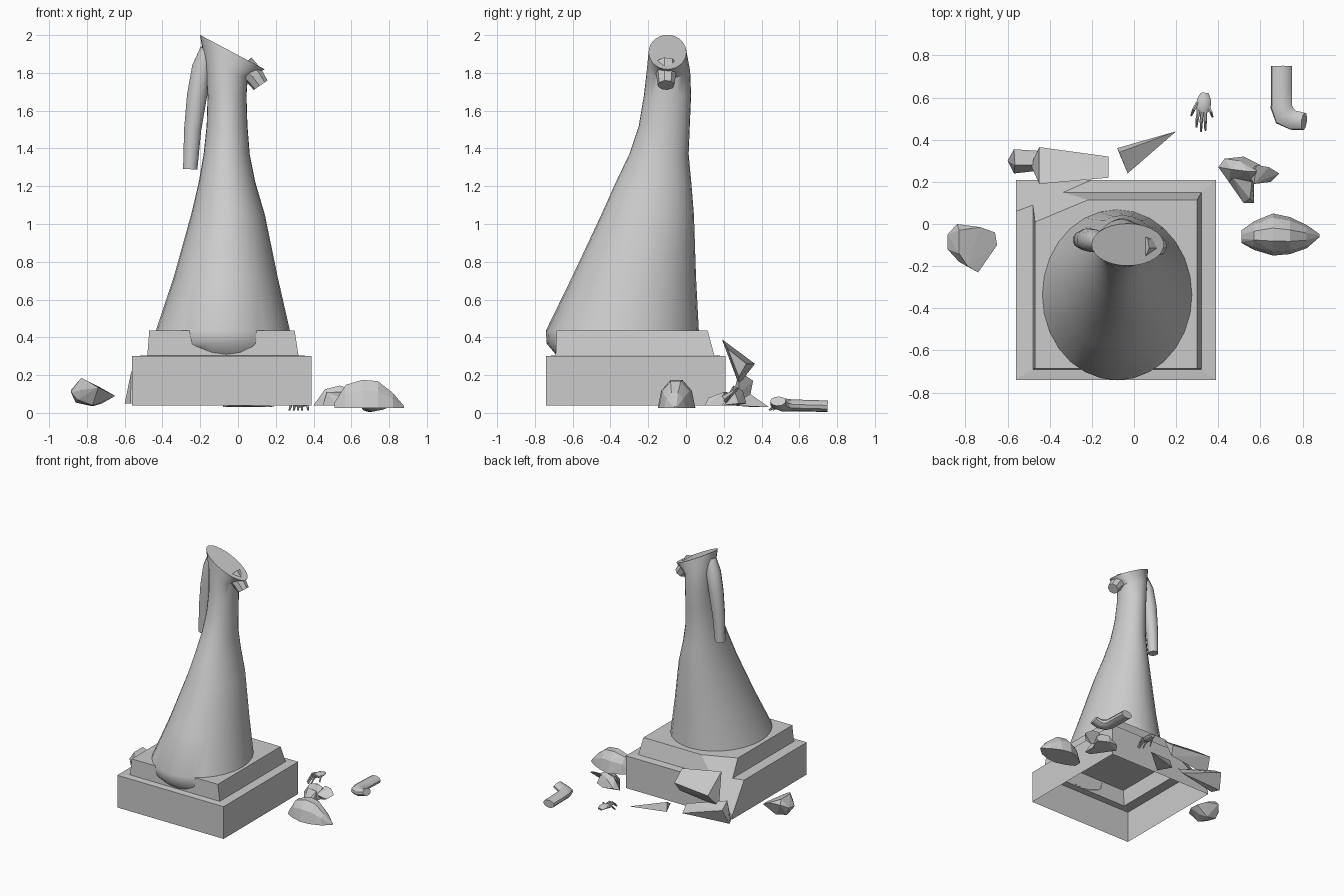
import bpy, bmesh
from math import sin, cos, pi, radians
from mathutils import Vector as V

if "Cube" in bpy.data.objects:
    bpy.data.objects.remove(bpy.data.objects["Cube"])


def finish(bm, name, smooth=False):
    bmesh.ops.recalc_face_normals(bm, faces=bm.faces[:])
    me = bpy.data.meshes.new(name)
    bm.to_mesh(me)
    bm.free()
    ob = bpy.data.objects.new(name, me)
    bpy.context.collection.objects.link(ob)
    if smooth:
        bpy.ops.object.select_all(action='DESELECT')
        ob.select_set(True)
        bpy.context.view_layer.objects.active = ob
        bpy.ops.object.shade_smooth_by_angle(angle=radians(40))
    return ob


def loft(bm, rings, cap_start=True, cap_end=True):
    vs = [[bm.verts.new(p) for p in r] for r in rings]
    n = len(vs[0])
    for a, b in zip(vs, vs[1:]):
        for i in range(n):
            bm.faces.new((a[i], a[(i + 1) % n], b[(i + 1) % n], b[i]))
    if cap_start:
        bm.faces.new(vs[0][::-1])
    if cap_end:
        bm.faces.new(vs[-1])


def tube(bm, path, n=10, flat=1.0):
    # path: (x, y, z, radius); flat squashes the section in z
    pts = [V(p[:3]) for p in path]
    rings = []
    side = None
    for i, p in enumerate(pts):
        d = (pts[min(i + 1, len(pts) - 1)] - pts[max(i - 1, 0)]).normalized()
        if side is None:
            side = d.orthogonal().normalized()
        side = (side - d * side.dot(d)).normalized()
        up = d.cross(side)
        r = path[i][3]
        ring = []
        for k in range(n):
            o = (side * cos(2 * pi * k / n) + up * sin(2 * pi * k / n)) * r
            o.z *= flat
            ring.append(p + o)
        rings.append(ring)
    loft(bm, rings)


def hull(name, *groups):
    bm = bmesh.new()
    for pts in groups:
        vs = [bm.verts.new(p) for p in pts]
        res = bmesh.ops.convex_hull(bm, input=vs)
        junk = [g for g in res['geom_interior'] if isinstance(g, bmesh.types.BMVert)]
        bmesh.ops.delete(bm, geom=junk, context='VERTS')
    return finish(bm, name)


def rect(x0, x1, y0, y1, z):
    return [(x0, y0, z), (x1, y0, z), (x1, y1, z), (x0, y1, z)]


# Stepped plinth, open underneath, back left corner broken off
bm = bmesh.new()
loft(bm, [rect(-.56, .39, -.74, .21, .04), rect(-.56, .39, -.74, .21, .30),
          rect(-.48, .32, -.69, .15, .305), rect(-.47, .30, -.685, .115, .435)], cap_start=False)
a, b, c = V((-.56, .06, .30)), V((-.2, .21, .30)), V((-.56, .21, .07))
no = (b - a).cross(c - a)
if no.dot(V((-.56, .21, .30)) - a) < 0:
    no.negate()
cut = bmesh.ops.bisect_plane(bm, geom=bm.verts[:] + bm.edges[:] + bm.faces[:], dist=1e-5,
                             plane_co=a, plane_no=no, clear_outer=True)
edges = [e for e in cut['geom_cut'] if isinstance(e, bmesh.types.BMEdge)]
bmesh.ops.triangle_fill(bm, edges=edges, use_dissolve=False)
finish(bm, "plinth")

# Robed body: z, centre x, centre y, radius x, radius y, slope of the ring along x
body = [(.31, -.06, -.33, .33, .36, 0), (.365, -.075, -.335, .355, .402, 0),
        (.435, -.08, -.337, .355, .405, 0), (.72, -.065, -.275, .275, .328, 0),
        (1.05, -.053, -.203, .195, .245, 0), (1.22, -.058, -.172, .15, .2, 0),
        (1.37, -.06, -.143, .122, .157, 0), (1.52, -.058, -.115, .108, .135, 0),
        (1.68, -.058, -.098, .103, .125, 0), (1.81, -.06, -.093, .112, .115, -.3),
        (1.91, -.03, -.098, .172, .1, -.53)]
bm = bmesh.new()
rings = []
for z, cx, cy, rx, ry, s in body:
    rings.append([(cx + rx * cos(t), cy + ry * sin(t), z + s * rx * cos(t))
                  for t in (2 * pi * k / 28 for k in range(28))])
loft(bm, rings, cap_start=False)
# keep only the front overhang below the plinth top
low = [f for f in bm.faces if f.calc_center_median().z < .43]
geom = set(low)
for f in low:
    geom.update(f.edges)
    geom.update(f.verts)
bmesh.ops.bisect_plane(bm, geom=list(geom), dist=1e-5, plane_co=(0, -.685, 0), plane_no=(0, 1, 0))
gone = [f for f in bm.faces if f.calc_center_median().z < .43 and f.calc_center_median().y > -.685]
bmesh.ops.delete(bm, geom=gone, context='FACES')
finish(bm, "robed_body", True)

# Hanging arm and broken arm stub
bm = bmesh.new()
tube(bm, [(-.165, -.09, 1.93, .035), (-.19, -.08, 1.83, .055), (-.217, -.075, 1.68, .055),
          (-.24, -.075, 1.5, .047), (-.253, -.075, 1.29, .039)], 12)
finish(bm, "hanging_arm", True)
bm = bmesh.new()
tube(bm, [(.03, -.105, 1.84, .06), (.085, -.105, 1.785, .052), (.12, -.105, 1.735, .045)], 8)
finish(bm, "arm_stub", True)

# Fallen bent arm
bm = bmesh.new()
tube(bm, [(.70, .75, .035, .05), (.70, .64, .038, .05), (.70, .555, .04, .052),
          (.715, .515, .042, .056), (.755, .493, .045, .048), (.808, .487, .062, .042)], 10, .62)
finish(bm, "fallen_arm", True)

# Fallen hand with five fingers
bm = bmesh.new()
tube(bm, [(.335, .62, .04, .02), (.333, .59, .045, .033), (.328, .555, .045, .036),
          (.325, .535, .042, .028)], 8, .45)
for x0, y0, x1, y1 in [(.302, .575, .272, .515), (.307, .54, .296, .46), (.322, .535, .318, .44),
                       (.338, .535, .339, .445), (.353, .555, .372, .51)]:
    mx, my = x0 + (x1 - x0) * .6, y0 + (y1 - y0) * .5
    tube(bm, [(x0, y0, .045, .009), (mx, my, .05, .008), (x1, y1, .015, .005)], 6)
finish(bm, "fallen_hand", True)

# Domed head fragment on the right: x, y, half width, height
dome = [(.51, -.06, .03, .03), (.57, -.055, .068, .13), (.66, -.05, .1, .158), (.74, -.055, .088, .15),
        (.82, -.06, .055, .085), (.88, -.055, .008, .01)]
hull("dome_fragment", [(x, y - w * cos(t), .025 + h * sin(t)) for x, y, w, h in dome
                       for t in (0, pi * .2, pi * .4, pi * .6, pi * .8, pi)])

# Jagged fragment with a projecting lobe
hull("jagged_fragment",
     [(.40, .27, .04), (.43, .31, .06), (.52, .32, .05), (.60, .28, .05), (.50, .30, .12),
      (.57, .19, .04), (.45, .20, .04), (.46, .26, .125), (.54, .25, .145), (.58, .25, .13)],
     [(.45, .20, .04), (.57, .20, .04), (.57, .10, .04), (.52, .10, .04), (.55, .12, .08),
      (.47, .22, .11), (.56, .20, .11)],
     [(.54, .24, .08), (.58, .28, .13), (.64, .27, .13), (.69, .24, .10), (.65, .20, .07),
      (.57, .19, .09), (.60, .21, .05)])

# Rounded fragment on the left with a flat broken face
hull("rounded_fragment",
     [(-.83, -.03, .185), (-.83, -.14, .185), (-.79, -.20, .165), (-.74, -.23, .135), (-.70, -.17, .115),
      (-.65, -.10, .09), (-.66, -.04, .095), (-.73, -.015, .135),
      (-.885, -.05, .12), (-.885, -.12, .11), (-.84, -.0, .15), (-.86, -.06, .055), (-.85, -.15, .07),
      (-.77, -.16, .04), (-.77, -.05, .035), (-.83, -.18, .12), (-.72, -.08, .05)])

# Stone shards behind the plinth
hull("upper_shard", [(-.45, .19, .39), (-.45, .365, .26), (-.49, .28, .15),
                     (-.12, .22, .34), (-.12, .32, .26), (-.14, .28, .19)])
hull("lower_shard", [(-.60, .30, .05), (-.57, .24, .05), (-.57, .355, .17), (-.565, .28, .22),
                     (-.2, .33, .04), (-.2, .28, .10)])
hull("thin_shard", [(-.08, .36, .03), (-.03, .24, .04), (-.07, .34, .10), (.20, .44, .03)])
